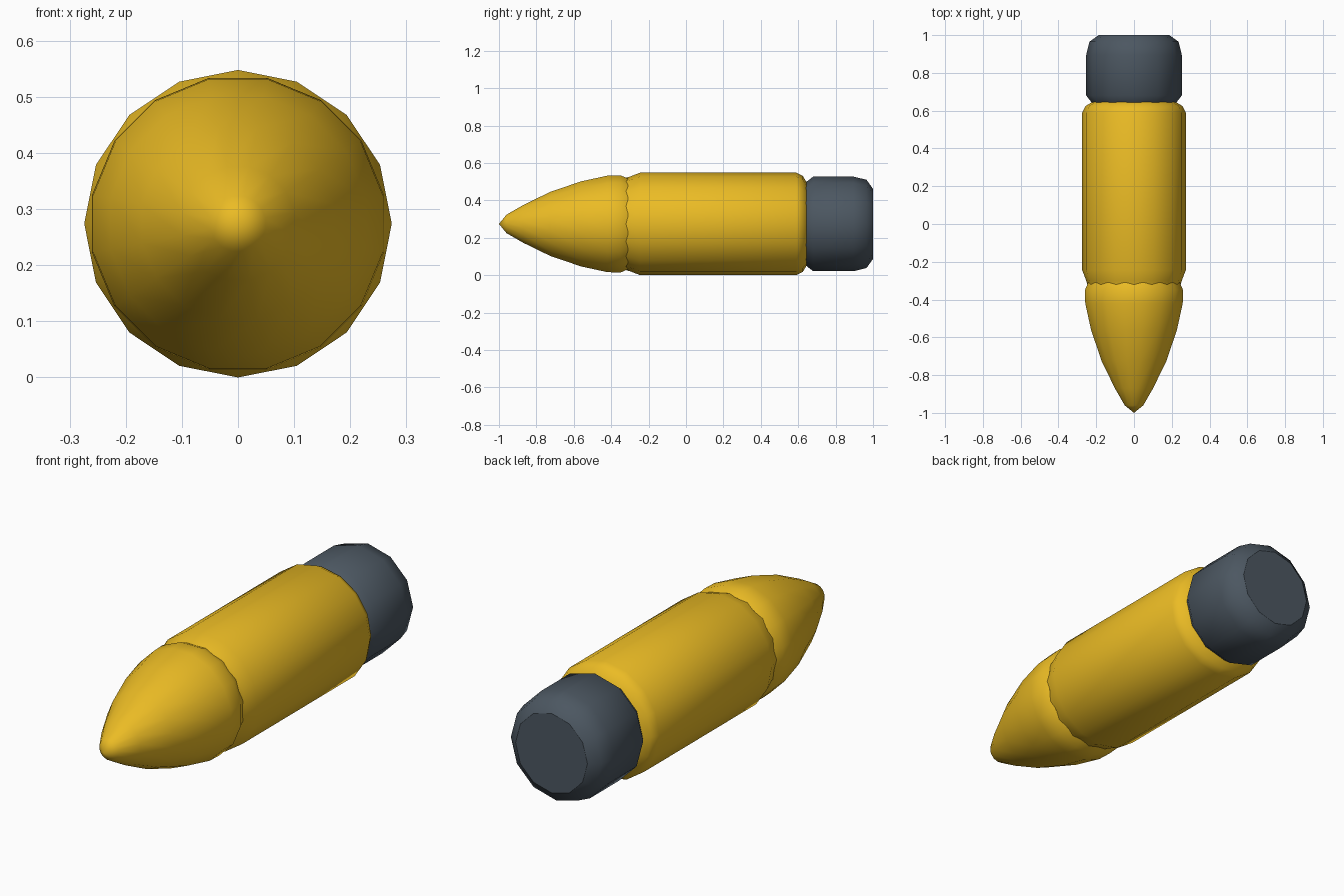
import bpy, bmesh
from math import sin, cos, pi

if "Cube" in bpy.data.objects:
    bpy.data.objects.remove(bpy.data.objects["Cube"])

ZC = 0.274  # height of the long axis


def material(name, rgb):
    m = bpy.data.materials.new(name)
    m.diffuse_color = (*rgb, 1)
    m.use_nodes = True
    m.node_tree.nodes["Principled BSDF"].inputs["Base Color"].default_value = m.diffuse_color
    return m


def lathe(name, profile, sides, mat, phase=0.0):
    """Revolve (y, radius) points around the y axis; radius 0 makes a tip."""
    bm = bmesh.new()
    rings = []
    for y, r in profile:
        if r == 0:
            rings.append([bm.verts.new((0, y, ZC))])
        else:
            angles = [2 * pi * (i + phase) / sides for i in range(sides)]
            rings.append([bm.verts.new((r * sin(a), y, ZC + r * cos(a))) for a in angles])
    for a, b in zip(rings, rings[1:]):
        for i in range(sides):
            j = (i + 1) % sides
            if len(a) == 1:
                f = bm.faces.new((a[0], b[i], b[j]))
            else:
                f = bm.faces.new((a[i], b[i], b[j], a[j]))
            f.smooth = True
    # flat end discs with a sharp rim
    for ring in (rings[0], rings[-1]):
        if len(ring) > 1:
            f = bm.faces.new(ring)
            f.smooth = False
            for e in f.edges:
                e.smooth = False
    bmesh.ops.recalc_face_normals(bm, faces=bm.faces[:])
    me = bpy.data.meshes.new(name)
    bm.to_mesh(me)
    bm.free()
    me.materials.append(mat)
    ob = bpy.data.objects.new(name, me)
    bpy.context.collection.objects.link(ob)
    return ob


gold = material("gold", (0.83, 0.50, 0.018))
slate = material("slate", (0.072, 0.095, 0.120))

# pointed nose, turned half a facet against the body
lathe("nose", [(-1.0, 0), (-0.96, 0.05), (-0.87, 0.103), (-0.725, 0.175),
               (-0.56, 0.232), (-0.42, 0.263), (-0.35, 0.265), (-0.31, 0.247)],
      16, gold, 0.5)

# cylindrical body with rounded shoulders
lathe("body", [(-0.325, 0.246), (-0.30, 0.253), (-0.245, 0.274), (0.59, 0.274),
               (0.625, 0.256), (0.645, 0.222)], 16, gold)

# dark rear cap with rounded rims
lathe("rear_cap", [(0.635, 0.218), (0.68, 0.253), (0.895, 0.253),
                   (0.965, 0.236), (1.0, 0.187)], 12, slate)
